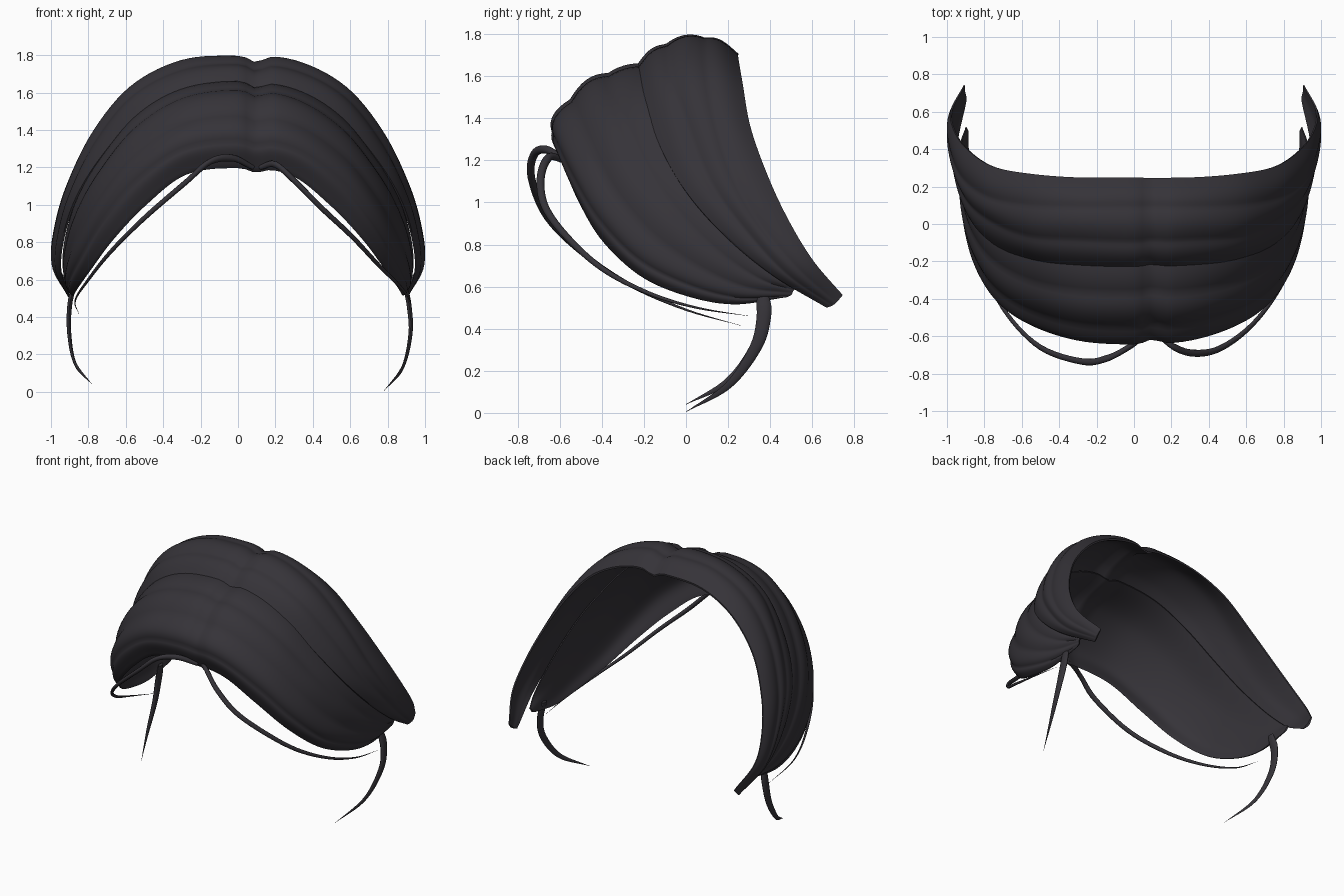
import bpy, math
from mathutils import Vector

if "Cube" in bpy.data.objects:
    bpy.data.objects.remove(bpy.data.objects["Cube"])

mat = bpy.data.materials.new("dark_hair")
mat.diffuse_color = (0.036, 0.033, 0.04, 1)
mat.use_nodes = True
mat.node_tree.nodes["Principled BSDF"].inputs["Base Color"].default_value = mat.diffuse_color


def spline(pts, t):
    """Catmull-Rom through pts, t in 0..1"""
    pts = [Vector(p) for p in pts]
    n = len(pts) - 1
    i = min(int(t * n), n - 1)
    f = t * n - i
    p1, p2 = pts[i], pts[i + 1]
    p0 = pts[i - 1] if i > 0 else 2 * p1 - p2
    p3 = pts[i + 2] if i + 2 <= n else 2 * p2 - p1
    return 0.5 * (2 * p1 + (p2 - p0) * f + (2 * p0 - 5 * p1 + 4 * p2 - p3) * f * f
                  + (3 * p1 - p0 - 3 * p2 + p3) * f ** 3)


def make(name, verts, faces, angle=50):
    me = bpy.data.meshes.new(name)
    me.from_pydata([tuple(v) for v in verts], [], faces)
    me.materials.append(mat)
    ob = bpy.data.objects.new(name, me)
    bpy.context.collection.objects.link(ob)
    bpy.ops.object.select_all(action='DESELECT')
    ob.select_set(True)
    bpy.context.view_layer.objects.active = ob
    bpy.ops.object.shade_smooth_by_angle(angle=math.radians(angle))
    return ob


def shell(name, rails, waves, thick, nu=96, nv=32):
    """Loft a closed arch of hair across half rails that are mirrored about x = 0:
    rippled outside, smooth inside"""
    full = [[(-x, y, z) for x, y, z in r[:0:-1]] + r for r in rails]
    verts, faces = [], []
    w = 2 * (nv + 1)
    for i in range(nu + 1):
        t = i / nu
        row = [spline(r, t) for r in full]
        outer, inner = [], []
        fade = max(0, math.sin(math.pi * t)) ** 0.6
        for j in range(nv + 1):
            v = j / nv
            p = spline(row, v)
            out = (p - Vector((0, 0.15, 0.6))).normalized()
            # parting groove
            p -= out * 0.035 * math.exp(-((p.x - 0.1) / 0.05) ** 2)
            bump = 0.009 * fade * (abs(math.sin(math.pi * waves * v)) * 2 - 1.5)
            outer.append(p + out * bump)
            lens = 0.4 + 0.6 * math.sin(math.pi * v)
            inner.append(p - out * (thick * lens * (0.4 + 0.6 * fade) + 0.01 * fade))
        verts += outer + inner[::-1]
    for i in range(nu):
        for j in range(w):
            c = (j + 1) % w
            faces.append((i * w + j, i * w + w + j, i * w + w + c, i * w + c))
    # end caps at both tips
    for base, flip in ((0, False), (nu * w, True)):
        for j in range(nv):
            f = (base + j, base + j + 1, base + w - 2 - j, base + w - 1 - j)
            faces.append(f[::-1] if flip else f)
    ob = make(name, verts, faces)
    if ob.data.polygons[(nu // 2) * w + nv // 2].normal.z < 0:
        ob.data.flip_normals()
    return ob


def strand(name, pts, wide, thin, n=48, k=10):
    """Tapered strand with an elliptical section"""
    verts, faces = [], []
    for i in range(n + 1):
        t = i / n
        p = spline(pts, t)
        tan = (spline(pts, min(t + .01, 1)) - spline(pts, max(t - .01, 0))).normalized()
        a = tan.cross(Vector((1, 0, 0))).normalized()
        b = tan.cross(a)
        s = max(0.04, (1 - t ** 2.2)) * min(1, 0.7 + t * 2)
        for j in range(k):
            q = 2 * math.pi * j / k
            verts.append(p + a * math.cos(q) * wide * s + b * math.sin(q) * thin * s)
    for i in range(n):
        for j in range(k):
            c = (j + 1) % k
            faces.append((i * k + j, i * k + c, i * k + k + c, i * k + k + j))
    faces += [tuple(range(k))[::-1], tuple(range(n * k, n * k + k))]
    return make(name, verts, faces)


# rear sweep of hair over the crown
shell("rear_hair_sweep", [
    [(0, .25, 1.72), (.3, .25, 1.7), (.56, .27, 1.58), (.765, .31, 1.36), (.9, .4, 1.11),
     (.97, .5, .9), (.985, .61, .72), (.91, .745, .56)],
    [(0, .09, 1.795), (.3, .09, 1.775), (.57, .1, 1.64), (.775, .14, 1.4), (.912, .23, 1.12),
     (.98, .36, .89), (.998, .53, .69), (.915, .715, .525)],
    [(0, -.1, 1.765), (.3, -.09, 1.735), (.57, -.07, 1.595), (.77, .01, 1.35), (.9, .12, 1.09),
     (.968, .29, .86), (.983, .48, .66), (.91, .695, .51)],
    [(0, -.24, 1.665), (.3, -.23, 1.625), (.54, -.2, 1.49), (.745, -.12, 1.26), (.878, .01, 1.04),
     (.945, .2, .83), (.958, .42, .65), (.9, .67, .5)]], 3, 0.04)

# front sweep of hair above the forehead
shell("front_hair_sweep", [
    [(0, -.16, 1.675), (.3, -.15, 1.635), (.54, -.12, 1.5), (.74, -.03, 1.26), (.86, .08, 1.05),
     (.925, .25, .83), (.935, .42, .66), (.9, .52, .59)],
    [(0, -.44, 1.6), (.3, -.43, 1.555), (.56, -.37, 1.39), (.755, -.26, 1.15), (.87, -.1, .94),
     (.925, .1, .76), (.932, .32, .63), (.9, .51, .58)],
    [(0, -.64, 1.39), (.3, -.62, 1.345), (.56, -.535, 1.17), (.735, -.41, .96), (.85, -.22, .76),
     (.91, .02, .63), (.918, .26, .56), (.895, .5, .56)],
    [(0, -.605, 1.21), (.28, -.59, 1.175), (.5, -.52, 1.01), (.68, -.405, .82), (.805, -.22, .65),
     (.87, 0, .555), (.892, .23, .515), (.89, .48, .55)]], 4, 0.03)

# long loose strands from the parting
strand("loose_strand_left", [
    (.08, -.58, 1.2), (-.03, -.66, 1.25), (-.15, -.72, 1.23), (-.28, -.735, 1.12), (-.5, -.66, .93),
    (-.68, -.48, .75), (-.8, -.25, .6), (-.87, 0, .49), (-.85, .26, .415)], .02, .016)
strand("loose_strand_right", [
    (.12, -.58, 1.2), (.2, -.65, 1.215), (.31, -.69, 1.12), (.45, -.67, .98), (.61, -.56, .83),
    (.75, -.39, .68), (.86, -.18, .57), (.915, .05, .5), (.92, .3, .46)], .02, .016)

# short strands hanging at the temples
strand("temple_strand_right", [
    (.89, .36, .58), (.915, .37, .46), (.922, .33, .31), (.88, .2, .13), (.78, 0, .005)], .036, .014)
strand("temple_strand_left", [
    (-.875, .36, .58), (-.9, .37, .46), (-.902, .33, .31), (-.87, .2, .15), (-.78, 0, .04)], .036, .014)
